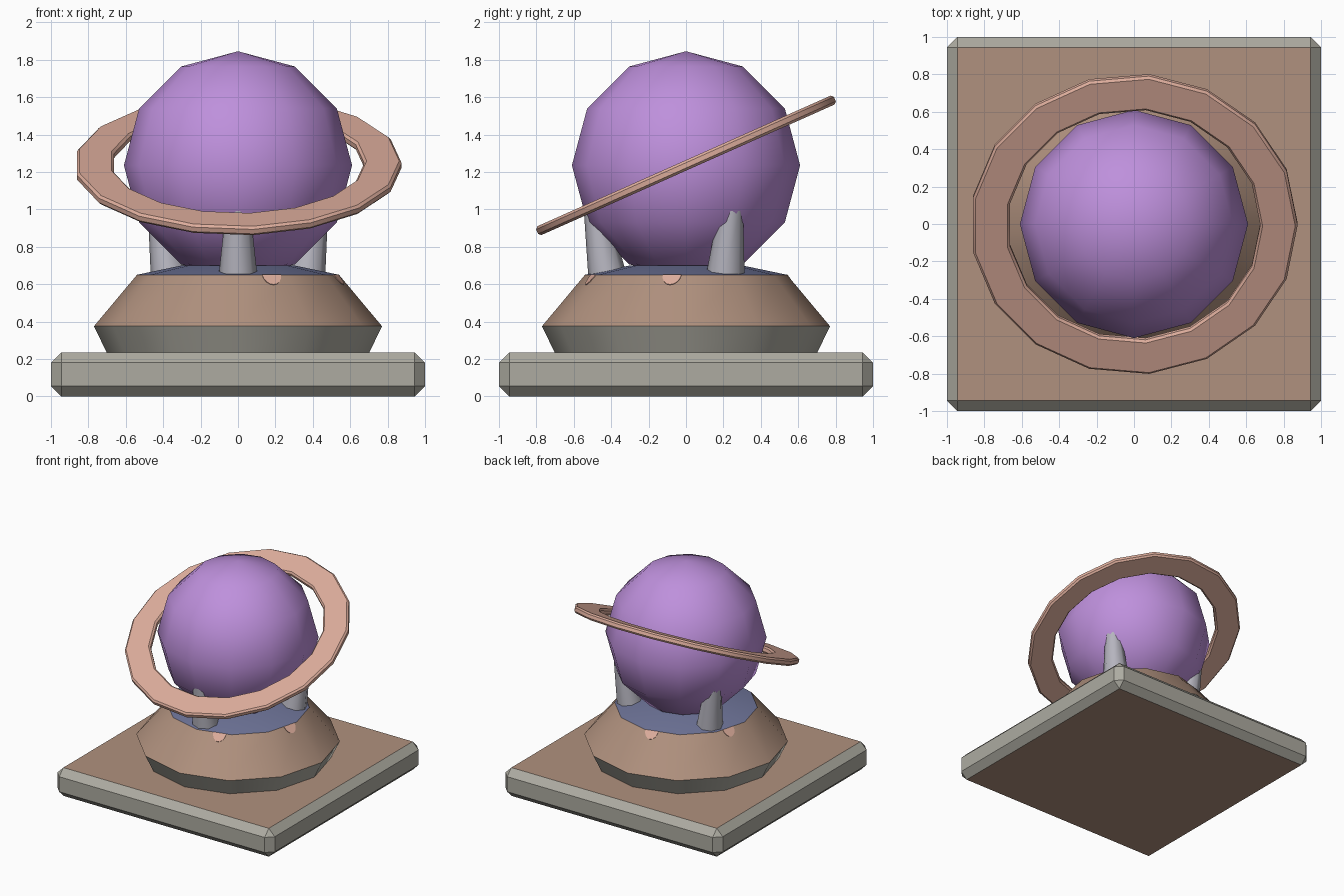
import bpy, bmesh, math
from mathutils import Vector

if "Cube" in bpy.data.objects:
    bpy.data.objects.remove(bpy.data.objects["Cube"])


def material(name, r, g, b):
    def lin(c):
        c /= 255
        return c / 12.92 if c <= 0.04045 else ((c + 0.055) / 1.055) ** 2.4
    m = bpy.data.materials.new(name)
    m.diffuse_color = (lin(r), lin(g), lin(b), 1)
    m.use_nodes = True
    m.node_tree.nodes["Principled BSDF"].inputs["Base Color"].default_value = m.diffuse_color
    return m


PURPLE = material("purple", 190, 144, 220)
GREY = material("stone grey", 173, 171, 161)
BROWN = material("brown", 176, 145, 126)
BLUE = material("slate blue", 112, 118, 155)
PINK = material("copper pink", 221, 173, 156)
SILVER = material("silver", 181, 180, 190)


def finish(bm, name, mats, angle=35, rule=None):
    bmesh.ops.recalc_face_normals(bm, faces=bm.faces)
    if rule:
        for f in bm.faces:
            f.material_index = rule(f)
    me = bpy.data.meshes.new(name)
    bm.to_mesh(me)
    bm.free()
    for m in mats:
        me.materials.append(m)
    ob = bpy.data.objects.new(name, me)
    bpy.context.collection.objects.link(ob)
    bpy.ops.object.select_all(action='DESELECT')
    ob.select_set(True)
    bpy.context.view_layer.objects.active = ob
    bpy.ops.object.shade_smooth_by_angle(angle=math.radians(angle))
    return ob


def loft(profile, sides, closed=False):
    """Rings from (radius, z, centre x, centre y) points; closed joins last to first."""
    bm = bmesh.new()
    rings = []
    for r, z, cx, cy in profile:
        rings.append([bm.verts.new((cx + r * math.cos(2 * math.pi * i / sides),
                                    cy + r * math.sin(2 * math.pi * i / sides), z))
                      for i in range(sides)])
    pairs = list(zip(rings, rings[1:]))
    if closed:
        pairs.append((rings[-1], rings[0]))
    else:
        bm.faces.new(rings[0])
        bm.faces.new(rings[-1])
    for a, b in pairs:
        for i in range(sides):
            j = (i + 1) % sides
            bm.faces.new((a[i], a[j], b[j], b[i]))
    return bm


# Square slab with chamfered edges; top and bottom are brown
bm = bmesh.new()
bmesh.ops.create_cube(bm, size=1)
for v in bm.verts:
    v.co = (v.co.x * 2, v.co.y * 2, (v.co.z + 0.5) * 0.235)
bmesh.ops.bevel(bm, geom=bm.edges[:], offset=0.055, segments=1, affect='EDGES')
finish(bm, "base_slab", [GREY, BROWN], rule=lambda f: int(abs(f.normal.z) > 0.9))

# Twelve-sided plinth: grey foot, brown slope, blue cap
bm = loft([(0.70, 0.23, 0, 0), (0.77, 0.375, 0, 0), (0.54, 0.65, 0, 0), (0.30, 0.70, 0, 0)], 12)
finish(bm, "plinth", [GREY, BROWN, BLUE],
       rule=lambda f: 0 if f.calc_center_median().z < 0.37
       else 1 if f.calc_center_median().z < 0.6 else 2)

# Half-round inlays hanging from the top edge of the slope
apo = math.cos(math.pi / 12)
for n, (mid, off) in enumerate([(-75, 0.045), (-15, 0.064), (105, -0.083), (165, -0.027)]):
    a = math.radians(mid)
    out = Vector((math.cos(a), math.sin(a), 0))
    side = Vector((-math.sin(a), math.cos(a), 0))
    down = (out * (0.23 * apo) + Vector((0, 0, -0.275))).normalized()
    normal = side.cross(down)
    if normal.dot(out) < 0:
        normal = -normal
    top = out * (0.54 * apo) + Vector((0, 0, 0.65)) + side * off
    bm = bmesh.new()
    outline = []
    for i in range(9):
        t = math.pi * i / 8
        outline.append(top + side * 0.052 * math.cos(t) + down * 0.07 * math.sin(t))
    lo = [bm.verts.new(p - normal * 0.003) for p in outline]
    hi = [bm.verts.new(p + normal * 0.004) for p in outline]
    bm.faces.new(lo)
    bm.faces.new(hi)
    for i in range(9):
        j = (i + 1) % 9
        bm.faces.new((lo[i], lo[j], hi[j], hi[i]))
    finish(bm, f"inlay_{n + 1}", [PINK])

# Three outward-leaning supports
for n, deg in enumerate((-90, 30, 150)):
    c, s = math.cos(math.radians(deg)), math.sin(math.radians(deg))
    bm = loft([(0.103, 0.65, 0.42 * c, 0.42 * s), (0.066, 0.99, 0.48 * c, 0.48 * s)], 8)
    finish(bm, f"support_{n + 1}", [SILVER], angle=50)

# Globe
bm = bmesh.new()
bmesh.ops.create_uvsphere(bm, u_segments=12, v_segments=6, radius=0.61)
finish(bm, "globe", [PURPLE], angle=60).location.z = 1.235

# Tilted ring with chamfered rectangular section, seventeen sides
h, k = 0.026, 0.013
bm = loft([(0.875 - k, h, 0, 0), (0.875, h - k, 0, 0), (0.875, k - h, 0, 0), (0.875 - k, -h, 0, 0),
           (0.675 + k, -h, 0, 0), (0.675, k - h, 0, 0), (0.675, h - k, 0, 0), (0.675 + k, h, 0, 0)],
          17, closed=True)
ring = finish(bm, "tilted_ring", [PINK])
ring.location.z = 1.235
ring.rotation_euler.x = math.radians(24)
